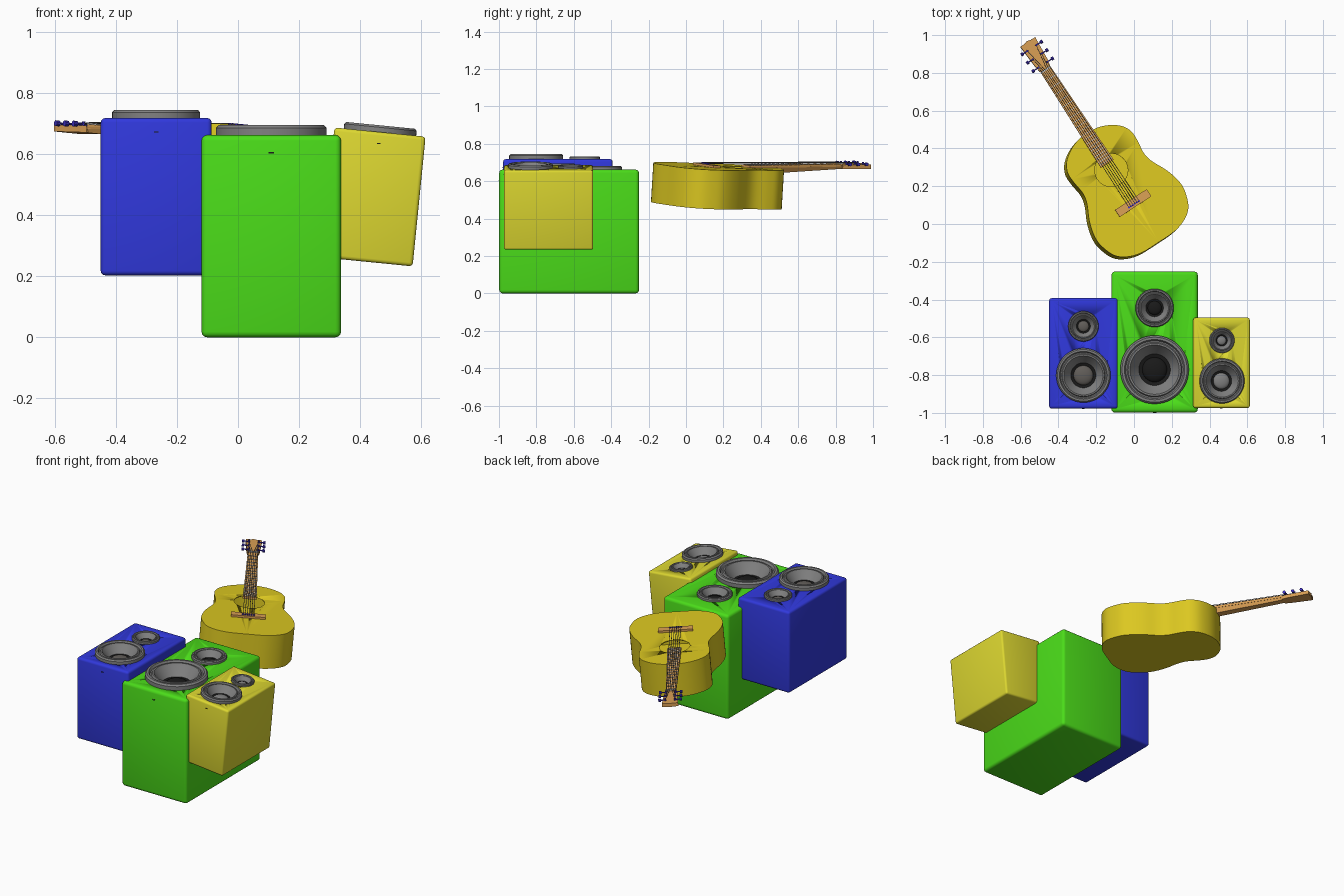
import bpy, bmesh
from math import radians, cos, sin, pi, tau
from mathutils import Matrix, Vector

if "Cube" in bpy.data.objects:
    bpy.data.objects.remove(bpy.data.objects["Cube"])

MATS = {}

def material(name, rgb):
    m = bpy.data.materials.new(name)
    m.diffuse_color = (*rgb, 1)
    m.use_nodes = True
    m.node_tree.nodes["Principled BSDF"].inputs["Base Color"].default_value = m.diffuse_color
    MATS[name] = m

material("green", (0.07, 0.72, 0.01))
material("blue", (0.03, 0.04, 0.72))
material("yellow", (0.72, 0.68, 0.03))
material("guitar_yellow", (0.72, 0.58, 0.015))
material("wood", (0.70, 0.35, 0.09))
material("peg_blue", (0.05, 0.03, 0.55))
material("black", (0.01, 0.01, 0.01))
material("dark_grey", (0.12, 0.11, 0.10))
material("ring_grey", (0.22, 0.22, 0.22))
material("string_grey", (0.14, 0.13, 0.12))

def finish(name, bm, matrix, mat=None, angle=35):
    bmesh.ops.recalc_face_normals(bm, faces=bm.faces)
    me = bpy.data.meshes.new(name)
    bm.to_mesh(me)
    bm.free()
    ob = bpy.data.objects.new(name, me)
    bpy.context.collection.objects.link(ob)
    ob.matrix_world = matrix
    if mat:
        me.materials.append(MATS[mat])
    bpy.ops.object.select_all(action='DESELECT')
    ob.select_set(True)
    bpy.context.view_layer.objects.active = ob
    bpy.ops.object.shade_smooth_by_angle(angle=radians(angle))
    return ob

def add_box(bm, centre, size):
    m = Matrix.Translation(centre) @ Matrix.Diagonal((*size, 1))
    return bmesh.ops.create_cube(bm, size=1, matrix=m)["verts"]

def add_rod(bm, p, q, r, segs=8):
    p, q = Vector(p), Vector(q)
    d = q - p
    m = Matrix.Translation((p + q) / 2) @ d.to_track_quat('Z', 'Y').to_matrix().to_4x4()
    bmesh.ops.create_cone(bm, cap_ends=True, segments=segs, radius1=r, radius2=r, depth=d.length, matrix=m)

def lathe(profile, R, segs=48):
    bm = bmesh.new()
    vs = [bm.verts.new((r * R, 0, z * R)) for r, z in profile]
    es = [bm.edges.new(e) for e in zip(vs, vs[1:])]
    bmesh.ops.spin(bm, geom=vs + es, cent=(0, 0, 0), axis=(0, 0, 1), angle=tau, steps=segs)
    bmesh.ops.remove_doubles(bm, verts=bm.verts, dist=1e-5)
    return bm

def slab(pts, z0, z1, bm=None):
    bm = bm or bmesh.new()
    f = bm.faces.new([bm.verts.new((x, y, z0)) for x, y in pts])
    new = bmesh.ops.extrude_face_region(bm, geom=[f])["geom"]
    for v in new:
        if isinstance(v, bmesh.types.BMVert):
            v.co.z = z1
    return bm

def cut(ob, cutter):
    cutter.hide_render = True
    cutter.hide_viewport = True
    b = ob.modifiers.new("hole", 'BOOLEAN')
    b.operation, b.solver, b.object = 'DIFFERENCE', 'EXACT', cutter

# ---- speakers lying on their backs, drivers facing up ----
FRAME = [(1, -.02), (1, .13), (.95, .185), (.88, .185), (.84, .11), (.80, .11), (.77, .16),
         (.72, .16), (.67, .08), (.46, -.20)]
COLLAR = [(.46, -.20), (.36, -.23)]
DOME = [(.36, -.23)] + [(.36 * cos(a * pi / 12), -.23 + .14 * sin(a * pi / 12)) for a in range(1, 7)]

def speaker(name, top, size, tilt, mat, dome_mat):
    w, d, h = size
    M = Matrix.Translation(top) @ Matrix.Rotation(radians(tilt), 4, 'Y')
    bm = bmesh.new()
    add_box(bm, (0, 0, -h / 2), size)
    bmesh.ops.bevel(bm, geom=bm.edges[:], offset=.04 * w, segments=3, profile=.5, affect='EDGES')
    cab = finish(name + "_cabinet", bm, M, mat)
    for part, y, R in (("woofer", -.32 * w, .397 * w), ("tweeter", .395 * w, .222 * w)):
        D = M @ Matrix.Translation((0, y, 0))
        bm = bmesh.new()
        add_rod(bm, (0, 0, -.4 * R), (0, 0, .3 * R), .82 * R, 48)
        cut(cab, finish(f"{name}_{part}_cutter", bm, D))
        finish(f"{name}_{part}_frame", lathe(FRAME, R), D, "ring_grey")
        finish(f"{name}_{part}_collar", lathe(COLLAR, R), D, "black")
        finish(f"{name}_{part}_dome", lathe(DOME, R), D, dome_mat)
    bm = bmesh.new()
    add_box(bm, (0, -d / 2, -.125 * w), (.04 * w, .006, .01 * w))
    finish(name + "_indicator", bm, M, "black")

speaker("large_speaker", (.109, -.625, .662), (.457, .747, .662), 0, "green", "black")
speaker("medium_speaker", (-.268, -.685, .718), (.363, .585, .515), 0, "blue", "dark_grey")
speaker("small_speaker", (.465, -.735, .672), (.30, .478, .427), 5.7, "yellow", "ring_grey")

# ---- guitar frame: origin at bridge, local y along the neck ----
n = Vector((.06, .06, 1)).normalized()
u = Vector((cos(radians(123.2)), sin(radians(123.2)), 0))
u = (u - n * u.dot(n)).normalized()
v = u.cross(n)
G = Matrix((v, u, n)).transposed().to_4x4()
G.translation = (-.005, .11, .679)
PITCH = 1.7
N = G @ Matrix.Translation((0, .25, 0)) @ Matrix.Rotation(radians(PITCH), 4, 'X') @ Matrix.Translation((0, -.25, 0))

# body outline: mirrored half profile, smoothed with a Catmull-Rom curve
half = [(0, -.247), (.13, -.24), (.225, -.19), (.265, -.10), (.267, -.03), (.245, .05), (.207, .13),
        (.194, .19), (.203, .27), (.200, .33), (.165, .385), (.09, .43), (0, .445)]
loop = [Vector(p) for p in half + [(-x, y) for x, y in half[-2:0:-1]]]

def smooth_loop(p, steps=5):
    out = []
    for i in range(len(p)):
        a, b, c, d = (p[(i + k) % len(p)] for k in (-1, 0, 1, 2))
        for s in range(steps):
            t = s / steps
            out.append(.5 * (2 * b + (c - a) * t + (2 * a - 5 * b + 4 * c - d) * t**2
                             + (3 * b - a - 3 * c + d) * t**3))
    return out

body = finish("guitar_body", slab(smooth_loop(loop), -.21, 0), G, "guitar_yellow", 40)
body.modifiers.new("shell", 'SOLIDIFY').thickness = .008
bm = bmesh.new()
add_rod(bm, (0, .21, -.05), (0, .21, .05), .088, 48)
cut(body, finish("sound_hole_cutter", bm, G))

# bridge, saddle and pins
bm = bmesh.new()
add_box(bm, (0, 0, .006), (.20, .045, .014))
finish("bridge", bm, G, "wood")
xs = [(i - 2.5) / 2.5 for i in range(6)]
bm = bmesh.new()
for x in xs:
    add_rod(bm, (x * .032, -.008, .01), (x * .032, -.008, .02), .005)
finish("bridge_pins", bm, G, "peg_blue")

# neck wedge with fretboard
bm = bmesh.new()
add_box(bm, (0, .645, -.008), (.07, .43, .022))
for w in bm.verts:
    near = w.co.y < .6
    w.co.x *= 1.05 if near else .88
    if w.co.z < -.01:
        w.co.z = -.032 if near else -.014
        w.co.x *= .7
finish("neck", bm, N, "wood")
finish("fretboard", slab([(-.040, .25), (.040, .25), (.030, .85), (-.030, .85)], -.002, .012), N, "wood")
bm = bmesh.new()
for k in range(1, 21):
    y = .84 * 2 ** (-k / 12)
    add_box(bm, (0, y, .0125), (.06 + (.85 - y) * .033, .004, .004))
add_box(bm, (0, .845, .013), (.06, .010, .010))
finish("frets_and_nut", bm, N)

# headstock
hs = [(-.031, .85), (.031, .85), (.038, .885), (.047, 1.02), (.020, 1.02), (0, 1.026), (-.020, 1.02), (-.047, 1.02), (-.038, .885)]
finish("headstock", slab(hs, -.014, .008), N, "wood")

# tuning pegs: post, shaft and button, mirrored
bm = bmesh.new()
post_pos = []
for s in (-1, 1):
    for y in (.875, .928, .981):
        add_rod(bm, (s * .028, y, .004), (s * .028, y, .022), .0055)
        add_rod(bm, (s * .028, y, .012), (s * .060, y, .012), .0035)
        add_rod(bm, (s * .054, y, .012), (s * .068, y, .012), .0095, 10)
        post_pos.append((s * .028, y))
finish("tuning_pegs", bm, N, "peg_blue")

# strings run bridge -> nut -> post
toG = G.inverted() @ N
order = post_pos[:3] + post_pos[:2:-1]
bm = bmesh.new()
for x, (px, py) in zip(xs, order):
    nut = toG @ Vector((x * .024, .845, .019))
    add_rod(bm, (x * .032, -.008, .018), nut, .0018, 6)
    add_rod(bm, nut, toG @ Vector((px, py, .014)), .0018, 6)
finish("strings", bm, G, "string_grey")
